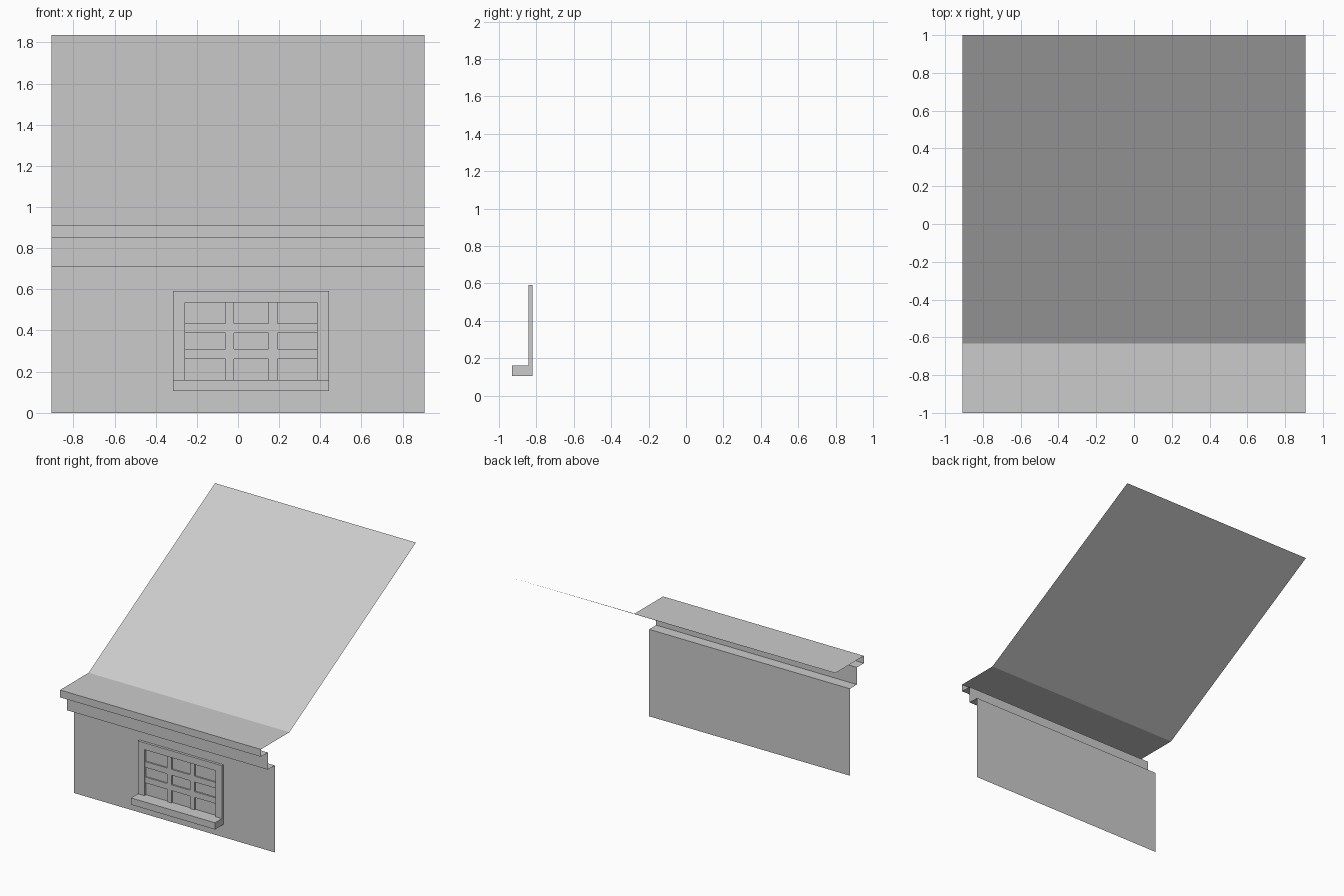
import bpy
import bmesh

cube = bpy.data.objects.get("Cube")
if cube:
    bpy.data.objects.remove(cube, do_unlink=True)

grey = bpy.data.materials.new("plain grey")
grey.use_nodes = True
COLOUR = (0.6, 0.6, 0.6, 1)
grey.diffuse_color = COLOUR
grey.node_tree.nodes["Principled BSDF"].inputs["Base Color"].default_value = COLOUR

HALF_WIDTH = 0.907
WALL_Y = -0.82


def finish(name, bm):
    mesh = bpy.data.meshes.new(name)
    bm.to_mesh(mesh)
    bm.free()
    mesh.materials.append(grey)
    obj = bpy.data.objects.new(name, mesh)
    bpy.context.collection.objects.link(obj)
    return obj


def sheet(name, profile):
    """Sweep a (y, z) profile across the full width as a thin sheet."""
    bm = bmesh.new()
    rows = [[bm.verts.new((x, y, z)) for x in (-HALF_WIDTH, HALF_WIDTH)]
            for y, z in profile]
    for (a, b), (c, d) in zip(rows, rows[1:]):
        bm.faces.new((a, b, d, c))
    return finish(name, bm)


def box(name, x0, x1, z0, z1, front):
    """Box standing on the wall and reaching forward to y = front."""
    bm = bmesh.new()
    bmesh.ops.create_cube(bm, size=1)
    for v in bm.verts:
        v.co = (x1 if v.co.x > 0 else x0,
                WALL_Y if v.co.y > 0 else front,
                z1 if v.co.z > 0 else z0)
    return finish(name, bm)


# Wall, stepped cornice and roof, all open sheets
sheet("wall", [(WALL_Y, 0), (WALL_Y, 0.71)])
sheet("cornice", [(WALL_Y, 0.71), (-0.91, 0.71), (-0.91, 0.85),
                  (-1, 0.85), (-1, 0.91)])
sheet("eave_top", [(-1, 0.91), (-0.632, 0.91)])
sheet("roof_slope", [(-0.632, 0.91), (1, 1.835)])

# Window frame and sill
LEFT, RIGHT, BOTTOM, TOP = -0.315, 0.443, 0.105, 0.592
IN_LEFT, IN_RIGHT, SILL_TOP, IN_TOP = -0.257, 0.385, 0.16, 0.536
FRAME_Y = -0.841
BAR_Y = -0.831
box("window_sill", LEFT, RIGHT, BOTTOM, SILL_TOP, -0.93)
box("frame_side_right", LEFT, IN_LEFT, SILL_TOP, TOP, FRAME_Y)
box("frame_side_left", IN_RIGHT, RIGHT, SILL_TOP, TOP, FRAME_Y)
box("frame_head", IN_LEFT, IN_RIGHT, IN_TOP, TOP, FRAME_Y)

# Glazing bars
for i, x in enumerate((-0.04, 0.17)):
    box(f"upright_bar_{i + 1}", x - 0.021, x + 0.021, SILL_TOP, IN_TOP, BAR_Y)
for i, z in enumerate((0.285, 0.411)):
    box(f"cross_bar_{i + 1}", IN_LEFT, IN_RIGHT, z - 0.024, z + 0.024, BAR_Y)
